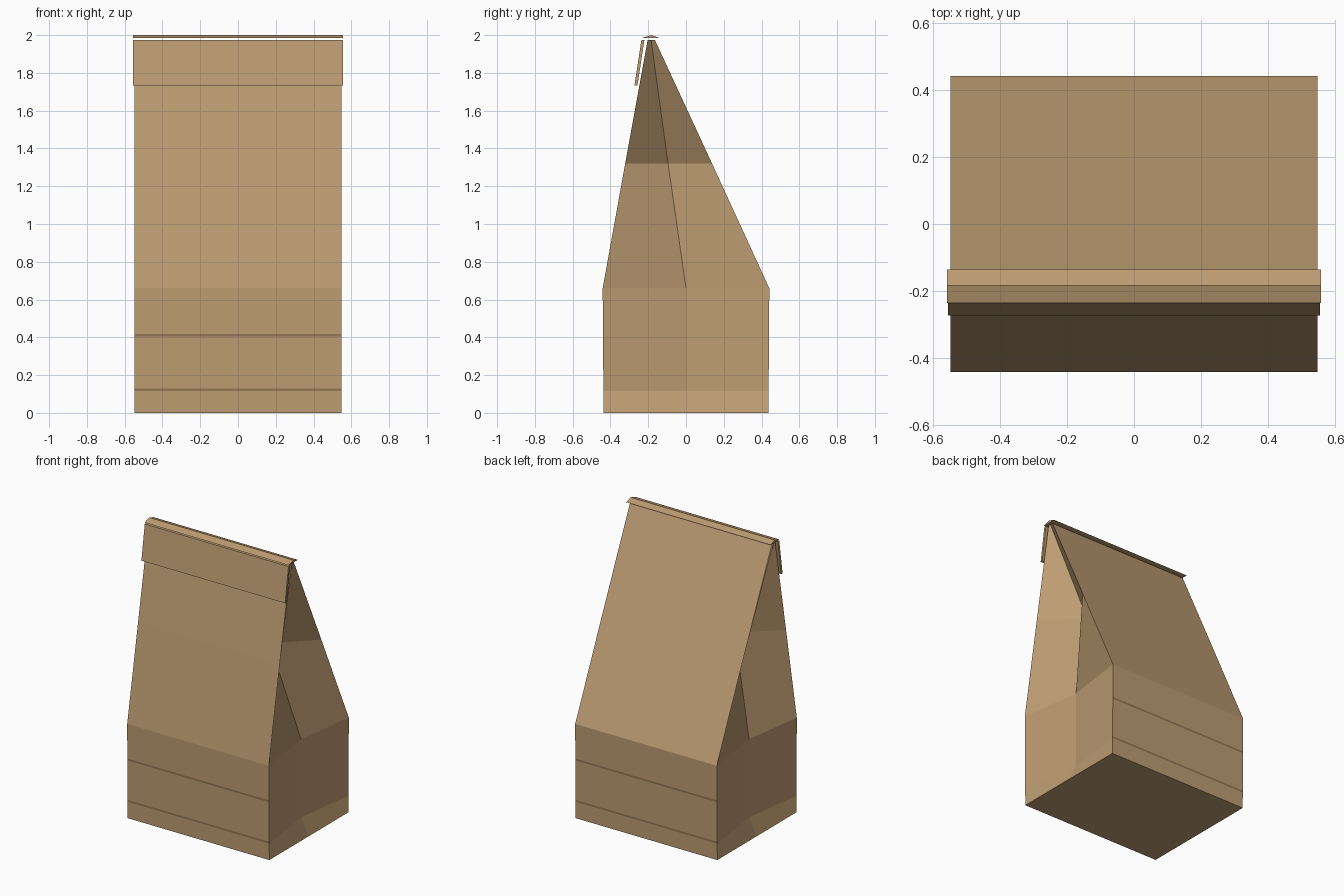
import bpy
import bmesh

cube = bpy.data.objects.get("Cube")
if cube:
    bpy.data.objects.remove(cube, do_unlink=True)


def make_material(name, color):
    mat = bpy.data.materials.new(name)
    mat.use_nodes = True
    mat.diffuse_color = color
    mat.node_tree.nodes["Principled BSDF"].inputs["Base Color"].default_value = color
    return mat


paper = make_material("kraft paper", (0.515, 0.337, 0.171, 1))
stripe = make_material("brown stripe", (0.29, 0.18, 0.088, 1))


def finish(bm, name, mats):
    bmesh.ops.recalc_face_normals(bm, faces=bm.faces)
    mesh = bpy.data.meshes.new(name)
    bm.to_mesh(mesh)
    bm.free()
    for mat in mats:
        mesh.materials.append(mat)
    obj = bpy.data.objects.new(name, mesh)
    bpy.context.collection.objects.link(obj)
    return obj


def extrude_profile(name, profile, half):
    """Solid strip along x from a (y, z) profile."""
    bm = bmesh.new()
    ends = [[bm.verts.new((x, y, z)) for y, z in profile] for x in (-half, half)]
    for end in ends:
        bm.faces.new(end)
    n = len(profile)
    for i in range(n):
        j = (i + 1) % n
        bm.faces.new((ends[0][i], ends[0][j], ends[1][j], ends[1][i]))
    return finish(bm, name, [paper])


# Bag body: rings of six points with pleated sides
# (z, front y, back y, fold y, fold depth, striped row above)
HALF = 0.547
levels = [
    (0.0, -0.436, 0.436, 0.0, 0.0, False),
    (0.115, -0.437, 0.437, 0.0, 0.06, True),
    (0.128, -0.437, 0.437, 0.0, 0.06, False),
    (0.405, -0.44, 0.44, 0.0, 0.06, True),
    (0.418, -0.44, 0.44, 0.0, 0.06, False),
    (0.66, -0.441, 0.441, 0.0, 0.06, False),
    (1.32, -0.322, 0.138, -0.095, 0.235, False),
    (1.975, -0.203, -0.165, -0.185, 0.0, False),
]
bm = bmesh.new()
rings = []
for z, front, back, fold, depth, _ in levels:
    inner = HALF - depth
    ring = [(-HALF, front), (HALF, front), (inner, fold),
            (HALF, back), (-HALF, back), (-inner, fold)]
    rings.append([bm.verts.new((x, y, z)) for x, y in ring])
bm.faces.new(rings[0])
for level, low, high in zip(levels, rings, rings[1:]):
    for i in range(6):
        j = (i + 1) % 6
        face = bm.faces.new((low[i], low[j], high[j], high[i]))
        # Stripes run over the front and back panels only
        if level[5] and i in (0, 3):
            face.material_index = 1
finish(bm, "bag_body", [paper, stripe])

# Folded-over flap hanging down the front
extrude_profile("front_flap", [(-0.236, 1.975), (-0.22, 1.975),
                               (-0.257, 1.733), (-0.273, 1.733)], 0.555)

# Shallow peaked fold along the top
extrude_profile("top_fold", [(-0.236, 1.984), (-0.136, 1.984),
                             (-0.184, 2.0)], 0.557)
